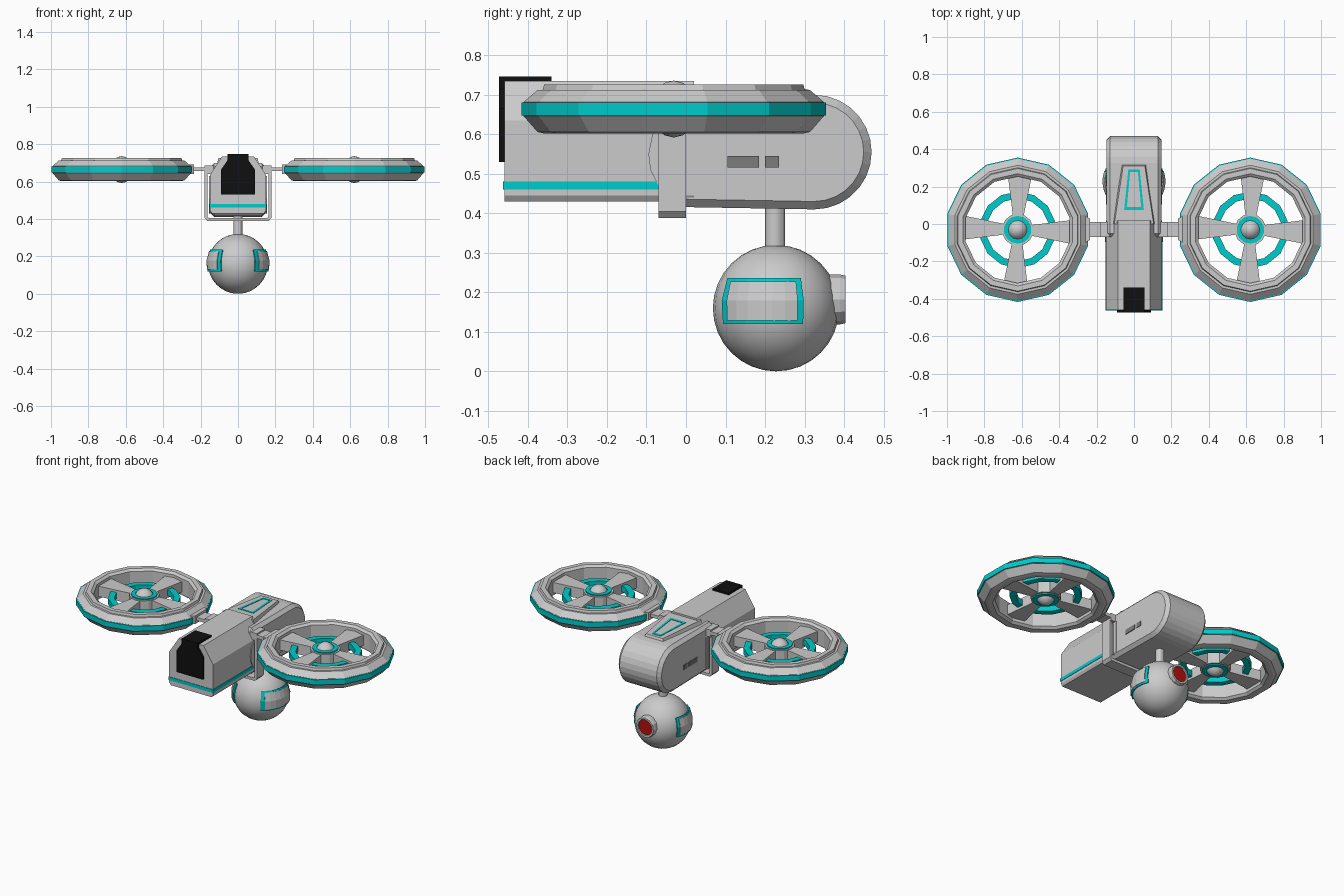
import bpy, bmesh
from math import sin, cos, pi, radians
from mathutils import Matrix, Vector

if "Cube" in bpy.data.objects:
    bpy.data.objects.remove(bpy.data.objects["Cube"])


def material(name, rgb):
    m = bpy.data.materials.new(name)
    m.diffuse_color = (*rgb, 1)
    m.use_nodes = True
    m.node_tree.nodes["Principled BSDF"].inputs["Base Color"].default_value = m.diffuse_color
    return m


TEAL = material("teal", (0.0, 0.6, 0.6))
BLACK = material("black", (0.005, 0.005, 0.005))
RED = material("red", (0.45, 0.005, 0.005))
DARK = material("dark_grey", (0.2, 0.2, 0.2))


def build(name, verts, faces, mat=None, matrix=None, smooth=False):
    bm = bmesh.new()
    vs = [bm.verts.new(v) for v in verts]
    for f in faces:
        bm.faces.new([vs[i] for i in f])
    bmesh.ops.remove_doubles(bm, verts=bm.verts, dist=1e-5)
    if matrix:
        bm.transform(matrix)
    bmesh.ops.recalc_face_normals(bm, faces=bm.faces)
    me = bpy.data.meshes.new(name)
    bm.to_mesh(me)
    bm.free()
    ob = bpy.data.objects.new(name, me)
    bpy.context.collection.objects.link(ob)
    if mat:
        me.materials.append(mat)
    if smooth:
        bpy.context.view_layer.objects.active = ob
        ob.select_set(True)
        bpy.ops.object.shade_smooth_by_angle(angle=radians(30))
        ob.select_set(False)
    return ob


def prism(name, pts, a, b, axis, mat=None, matrix=None, smooth=False):
    """Extrude a 2D outline from a to b along an axis."""
    place = {'x': lambda p, t: (t, p[0], p[1]),
             'y': lambda p, t: (p[0], t, p[1]),
             'z': lambda p, t: (p[0], p[1], t)}[axis]
    n = len(pts)
    verts = [place(p, t) for t in (a, b) for p in pts]
    faces = [list(range(n)), list(range(n, 2 * n))]
    faces += [[i, (i + 1) % n, n + (i + 1) % n, n + i] for i in range(n)]
    return build(name, verts, faces, mat, matrix, smooth)


def box(name, x, y, z, mat=None):
    return prism(name, [(x[0], y[0]), (x[1], y[0]), (x[1], y[1]), (x[0], y[1])], *z, 'z', mat)


def lathe(name, prof, n, matrix, mat=None, closed=True, smooth=False):
    """Revolve an (r, z) profile round z; an open profile is capped at its ends."""
    k = len(prof)
    verts = [(r * cos(pi / 2 + 2 * pi * i / n), r * sin(pi / 2 + 2 * pi * i / n), z)
             for i in range(n) for r, z in prof]
    faces = [[i * k + j, (i + 1) % n * k + j, (i + 1) % n * k + (j + 1) % k, i * k + (j + 1) % k]
             for i in range(n) for j in range(k if closed else k - 1)]
    if not closed:
        faces += [[i * k + e for i in range(n)] for e in (0, k - 1)]
    return build(name, verts, faces, mat, matrix, smooth)


def ball(name, r, segs, rings, matrix, smooth=True):
    bm = bmesh.new()
    bmesh.ops.create_uvsphere(bm, u_segments=segs, v_segments=rings, radius=r, matrix=matrix)
    me = bpy.data.meshes.new(name)
    bm.to_mesh(me)
    bm.free()
    ob = bpy.data.objects.new(name, me)
    bpy.context.collection.objects.link(ob)
    if smooth:
        for p in me.polygons:
            p.use_smooth = True
    return ob


def T(x, y, z):
    return Matrix.Translation((x, y, z))


# Rear-box body with chamfered top, and its teal stripe
prism("body_box", [(-.14, .43), (.14, .43), (.15, .445), (.15, .635), (.085, .735),
                   (-.085, .735), (-.15, .635), (-.15, .445)], -.46, .02, 'y')
box("body_stripe", (-.153, .153), (-.463, -.07), (.46, .48), TEAL)

# Rounded nose body
arc = [(.325 + .145 * sin(t), .555 - .145 * cos(t)) for t in [pi * i / 14 for i in range(15)]]
nose = prism("nose_body", [(-.07, .417)] + arc + [(-.07, .70)], -.147, .147, 'x')
bev = nose.modifiers.new("edge", 'BEVEL')
bev.width, bev.segments, bev.limit_method, bev.angle_limit = .02, 1, 'ANGLE', radians(50)
prism("body_joint", [(0, .43), (-.07, .47), (-.09, .51), (-.095, .55), (-.085, .60), (-.06, .63), (0, .63)],
      -.155, .155, 'x')

# Tapered hood with a teal outline on it
hood = [(-.115, .0, .68), (.115, .0, .68), (.07, .325, .68), (-.07, .325, .68),
        (-.105, .0, .725), (.105, .0, .725), (.058, .31, .714), (-.058, .31, .714)]
build("hood", hood, [(0, 1, 2, 3), (4, 5, 6, 7), (0, 1, 5, 4), (1, 2, 6, 5), (2, 3, 7, 6), (3, 0, 4, 7)])
outer = [(-.053, .075), (.053, .075), (.03, .292), (-.03, .292)]
inner = [(-.038, .09), (.038, .09), (.021, .278), (-.021, .278)]
trim = [(x, y, .7265 - .0355 * y + dz) for dz in (-.006, .001) for loop in (outer, inner) for x, y in loop]
faces = []
for i in range(4):
    j = (i + 1) % 4
    faces += [(i, j, 4 + j, 4 + i), (8 + i, 8 + j, 12 + j, 12 + i),
              (i, j, 8 + j, 8 + i), (4 + i, 4 + j, 12 + j, 12 + i)]
build("hood_trim", trim, faces, TEAL)

# Black panel wrapped over the flat end
prism("end_panel", [(-.09, .53), (.09, .53), (.09, .665), (.055, .715), (.055, .745),
                    (-.055, .745), (-.055, .715), (-.09, .665)], -.474, -.455, 'y', BLACK)
box("top_panel", (-.055, .055), (-.474, -.34), (.725, .747), BLACK)

# U-shaped bracket under the body
u_out = [(-.178, .67), (-.178, .405), (-.163, .388), (.163, .388), (.178, .405), (.178, .67)]
u_in = [(.163, .67), (.163, .412), (.155, .405), (-.155, .405), (-.163, .412), (-.163, .67)]
prism("bracket", u_out + u_in, -.07, 0, 'y')


# Fan pods with rims, spokes, hubs and arms
RIM = [(.285, .05), (.30, .062), (.328, .062), (.332, .048), (.345, .048), (.38, .018),
       (.38, -.018), (.345, -.058), (.328, -.062), (.30, -.062), (.285, -.05)]
BAND = [(.37, .018), (.386, .016), (.386, -.016), (.37, -.018)]
for s, side in ((-1, "left"), (1, "right")):
    c = T(s * .622, -.031, .664)
    lathe(side + "_fan_rim", RIM, 14, c)
    lathe(side + "_fan_band", BAND, 14, c, TEAL)
    lathe(side + "_inner_ring", [(.168, .018), (.205, .018), (.205, -.018), (.168, -.018)], 14, c, TEAL)
    lathe(side + "_hub", [(.06, .035), (.085, .035), (.085, -.035), (.06, -.035)], 14, c)
    lathe(side + "_hub_trim", [(.05, .042), (.074, .042), (.074, -.042), (.05, -.042)], 14, c, TEAL)
    ball(side + "_hub_dome", .06, 14, 8, c @ Matrix.Diagonal((1, 1, 1.2, 1)))
    for i in range(4):
        prism(f"{side}_spoke_{i}", [(.07, -.028), (.29, -.064), (.29, .064), (.07, .028)],
              -.032, .032, 'z', None, c @ Matrix.Rotation(i * pi / 2 - .04, 4, 'Z'))
    # arm, rim clamp and bracket joint
    box(side + "_arm", sorted((s * .15, s * .26)), (-.07, .012), (.656, .676))
    prism(side + "_rim_clamp", [(s * .236, -.085), (s * .236, .03), (s * .28, .052), (s * .28, -.112)],
          .64, .69, 'z')
    box(side + "_arm_joint", sorted((s * .13, s * .178)), (-.07, .012), (.64, .685))
    # side vents
    for k, ys in enumerate(((.105, .185), (.2, .235))):
        box(f"{side}_vent_{k}", sorted((s * .14, s * .151)), ys, (.516, .545), DARK)

# Hanging camera ball and neck
ball("camera_ball", .16, 24, 16, T(0, .228, .16))
lathe("neck", [(.025, .30), (.025, .43)], 12, T(0, .225, 0), None, False, True)


def patch(name, s, az, el, r0, r1, mat=None, n=6):
    """Curved plate on the ball's side, thick from r0 to r1."""
    loops = []
    for i in range(n + 1):
        a = radians(az[0] + (az[1] - az[0]) * i / n)
        for r, e in ((r0, el[0]), (r1, el[0]), (r1, sum(el) / 2), (r1, el[1]), (r0, el[1])):
            e = radians(e)
            loops.append(Vector((s * r * cos(e) * cos(a), .228 + r * cos(e) * sin(a), .16 + r * sin(e))))
    fs = [[i * 5 + j, i * 5 + (j + 1) % 5, i * 5 + 5 + (j + 1) % 5, i * 5 + 5 + j]
          for i in range(n) for j in range(5)]
    build(name, loops, fs + [list(range(5)), list(range(n * 5, n * 5 + 5))], mat)


for s, side in ((-1, "left"), (1, "right")):
    patch(side + "_ball_frame", s, (-56, 25), (-14, 27), .15, .167, TEAL)
    patch(side + "_ball_panel", s, (-48, 19), (-10.5, 23.5), .15, .1695)

# Camera lens facing +y with recessed red glass
lens = T(0, 0, .182) @ Matrix.Rotation(-pi / 2, 4, 'X')
lathe("lens_housing", [(.047, .33), (.063, .33), (.063, .39), (.06, .404), (.049, .404), (.047, .392)], 12, lens)
lathe("lens_glass", [(.05, .34), (.05, .397)], 12, lens, RED, False)
